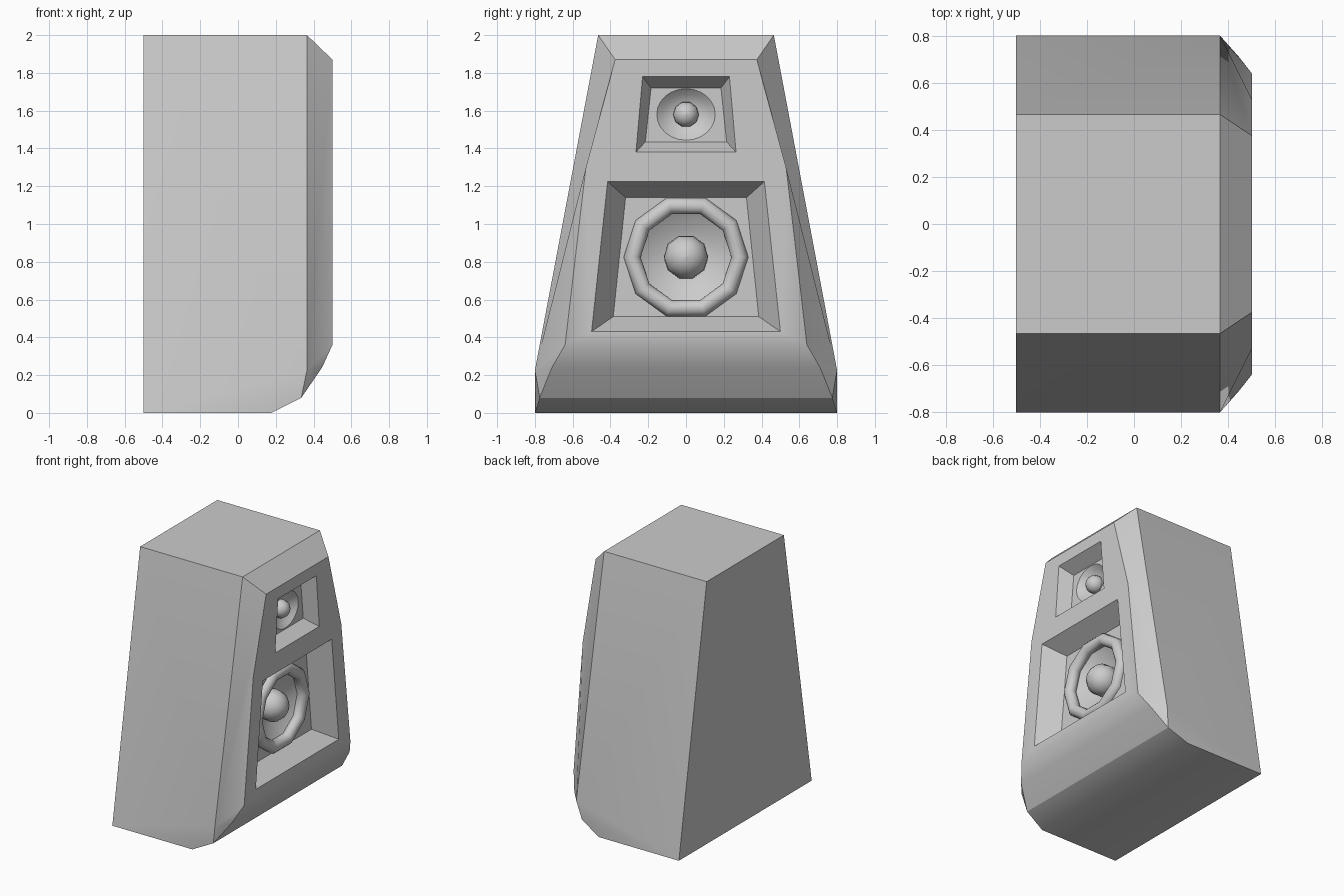
import bpy, bmesh
from math import cos, sin, pi, radians

if "Cube" in bpy.data.objects:
    bpy.data.objects.remove(bpy.data.objects["Cube"])


def finish(bm, name, angle):
    bmesh.ops.recalc_face_normals(bm, faces=bm.faces[:])
    me = bpy.data.meshes.new(name)
    bm.to_mesh(me)
    bm.free()
    ob = bpy.data.objects.new(name, me)
    bpy.context.collection.objects.link(ob)
    bpy.ops.object.select_all(action='DESELECT')
    ob.select_set(True)
    bpy.context.view_layer.objects.active = ob
    bpy.ops.object.shade_smooth_by_angle(angle=radians(angle))
    return ob


def ring(bm, x, r, zc, n, squash=1.0):
    return [bm.verts.new((x, r * cos(2 * pi * i / n), zc + squash * r * sin(2 * pi * i / n)))
            for i in range(n)]


def lathe(name, profile, zc, n, squash=1.0, closed=False, cap=False, angle=45):
    """Revolve (x, radius) points around a line along x at height zc."""
    bm = bmesh.new()
    rings = [ring(bm, x, r, zc, n, squash) for x, r in profile]
    pairs = list(zip(rings, rings[1:]))
    if closed:
        pairs.append((rings[-1], rings[0]))
    for a, b in pairs:
        for i in range(n):
            j = (i + 1) % n
            bm.faces.new((a[i], a[j], b[j], b[i]))
    if cap:
        bm.faces.new(rings[-1])
    return finish(bm, name, angle)


def fill_loops(bm, *loops):
    """Fill an outline, leaving the further loops as holes."""
    edges = []
    for lp in loops:
        for a, b in zip(lp, lp[1:] + lp[:1]):
            edges.append(bm.edges.get((a, b)) or bm.edges.new((a, b)))
    bmesh.ops.triangle_fill(bm, use_beauty=True, edges=edges, normal=(1, 0, 0))


# Cabinet: tapered box with bevelled front
bm = bmesh.new()
half = dict(
    back_top=(-.5, .465, 2), back_low=(-.5, .8, 0), top=(.365, .465, 2),
    a=(.365, .8, .225), b=(.335, .775, .08), c=(.175, .8, 0),
    d=(.5, .64, .36), e=(.445, .71, .24), f=(.5, .53, 1.3), g=(.5, .375, 1.87))
R = {k: bm.verts.new(p) for k, p in half.items()}
L = {k: bm.verts.new((p[0], -p[1], p[2])) for k, p in half.items()}
for S in (R, L):
    for keys in ("back_top top a back_low", "back_low a b c", "top g f d a", "a d e b"):
        bm.faces.new([S[k] for k in keys.split()])
chain = "g top back_top back_low c b e d".split()
for k, m in zip(chain, chain[1:]):
    bm.faces.new((R[k], R[m], L[m], L[k]))


def quad(x, top_w, top_z, low_w, low_z):
    return [bm.verts.new((x, y, z)) for y, z in
            ((top_w, top_z), (low_w, low_z), (-low_w, low_z), (-top_w, top_z))]


# Two recesses with sloped walls and a round hole in the floor
holes = []
for outer, inner, x, zc, r, n, sq in (
        ((.23, 1.78, .265, 1.38), (.185, 1.72, .215, 1.435), .40, 1.58, .155, 24, .88),
        ((.415, 1.225, .5, .43), (.32, 1.14, .385, .51), .35, .825, .285, 10, 1)):
    o, i = quad(.5, *outer), quad(x, *inner)
    for k in range(4):
        m = (k + 1) % 4
        bm.faces.new((o[k], o[m], i[m], i[k]))
    fill_loops(bm, i, ring(bm, x, r, zc, n, sq))
    holes.append(o)
fill_loops(bm, [R[k] for k in "gfd"] + [L[k] for k in "dfg"], *holes)
finish(bm, "cabinet", 28)

# Large driver: surround, cone and dome
lathe("woofer_surround",
      [(.35 + .045 * sin(pi * i / 6), .285 + .045 * cos(pi * i / 6)) for i in range(12)],
      .825, 10, closed=True)
lathe("woofer_cone", [(.35, .285), (.32, .24), (.27, .15), (.25, .06)], .825, 10, cap=True)

# Small driver dish
lathe("tweeter_dish", [(.40, .155), (.375, .125), (.352, .085), (.34, .03)],
      1.58, 24, .88, cap=True)


# Domes
def dome(name, x, r, zc):
    pts = [(x + r * cos(pi * i / 12), max(r * sin(pi * i / 12), .001)) for i in range(13)]
    lathe(name, pts, zc, 10)


dome("woofer_dome", .29, .118, .825)
dome("tweeter_dome", .36, .068, 1.58)
